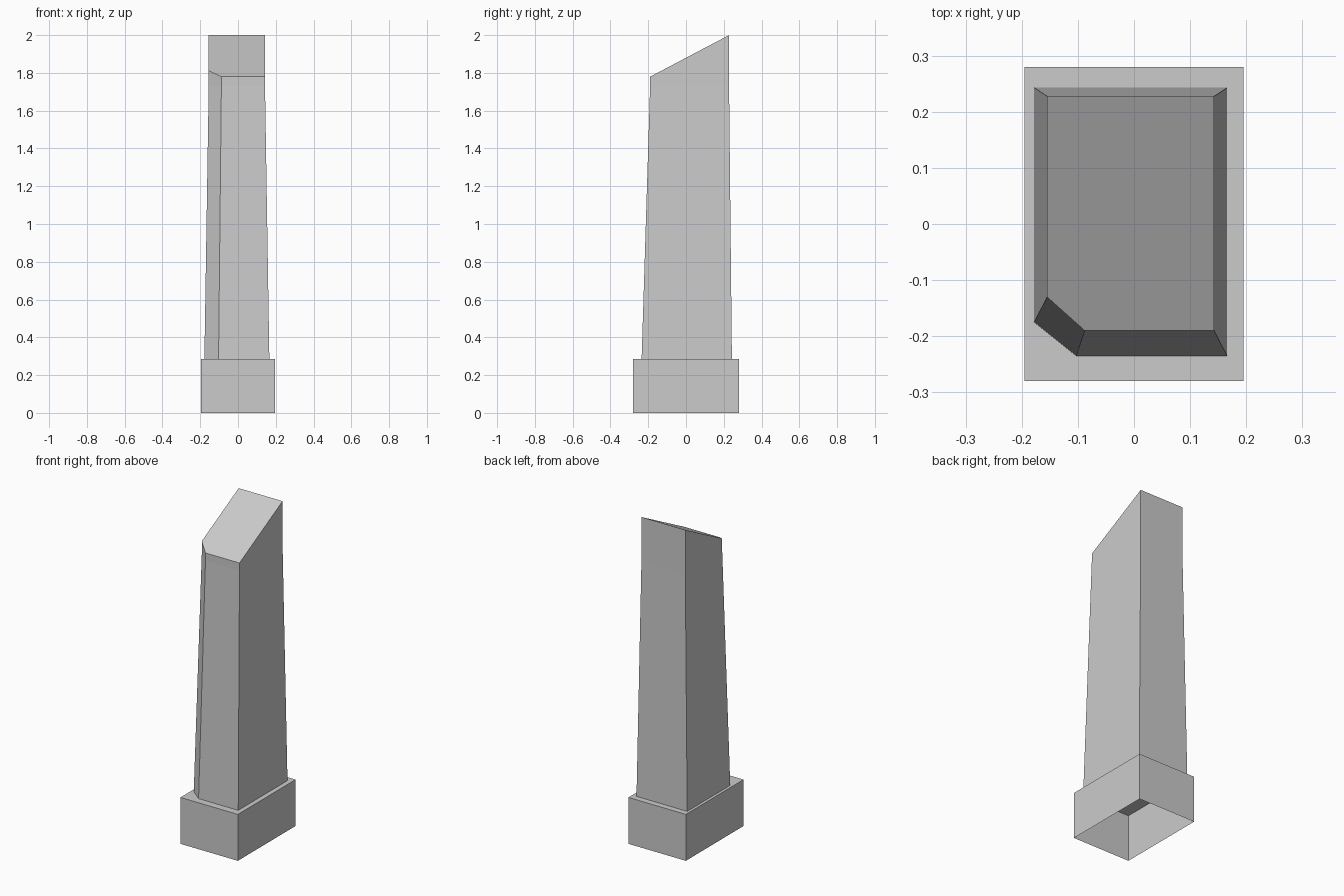
import bpy

cube = bpy.data.objects.get("Cube")
if cube:
    bpy.data.objects.remove(cube, do_unlink=True)

# Single stone colour
stone = bpy.data.materials.new("light grey stone")
stone.use_nodes = True
GREY = (0.6, 0.6, 0.6, 1)
stone.diffuse_color = GREY
stone.node_tree.nodes["Principled BSDF"].inputs["Base Color"].default_value = GREY


def loft(name, rings):
    """Stack equal-length rings into side walls, closed at the top, open below."""
    n = len(rings[0])
    verts = [p for ring in rings for p in ring]
    faces = [(k * n + i, k * n + (i + 1) % n, (k + 1) * n + (i + 1) % n, (k + 1) * n + i)
             for k in range(len(rings) - 1) for i in range(n)]
    faces.append(tuple(range(len(verts) - n, len(verts))))
    mesh = bpy.data.meshes.new(name)
    mesh.from_pydata(verts, [], faces)
    mesh.materials.append(stone)
    obj = bpy.data.objects.new(name, mesh)
    bpy.context.collection.objects.link(obj)
    return obj


def outline(left, right, front, back, cut_x, cut_y):
    """Rectangle with its front right corner cut off."""
    return [(cut_x, front), (right, front), (right, back), (left, back), (left, cut_y)]


# Plinth: hollow box, open underneath
BASE_TOP = 0.285
X, Y = 0.195, 0.28
square = [(-X, -Y), (X, -Y), (X, Y), (-X, Y)]
loft("plinth", [[(x, y, z) for x, y in square] for z in (0, BASE_TOP)])

# Pillar: tapered shaft, short upright head and a top sloping up to the back
FRONT, BACK = -0.19, 0.228
LOW, HIGH, SHOULDER = 1.78, 2.0, 1.73
foot = outline(-0.178, 0.166, -0.235, 0.243, -0.103, -0.175)
head = outline(-0.155, 0.143, FRONT, BACK, -0.088, -0.13)
slope = (HIGH - LOW) / (BACK - FRONT)
loft("pillar", [
    [(x, y, BASE_TOP) for x, y in foot],
    [(x, y, SHOULDER) for x, y in head],
    [(x, y, LOW + slope * (y - FRONT)) for x, y in head],
])
